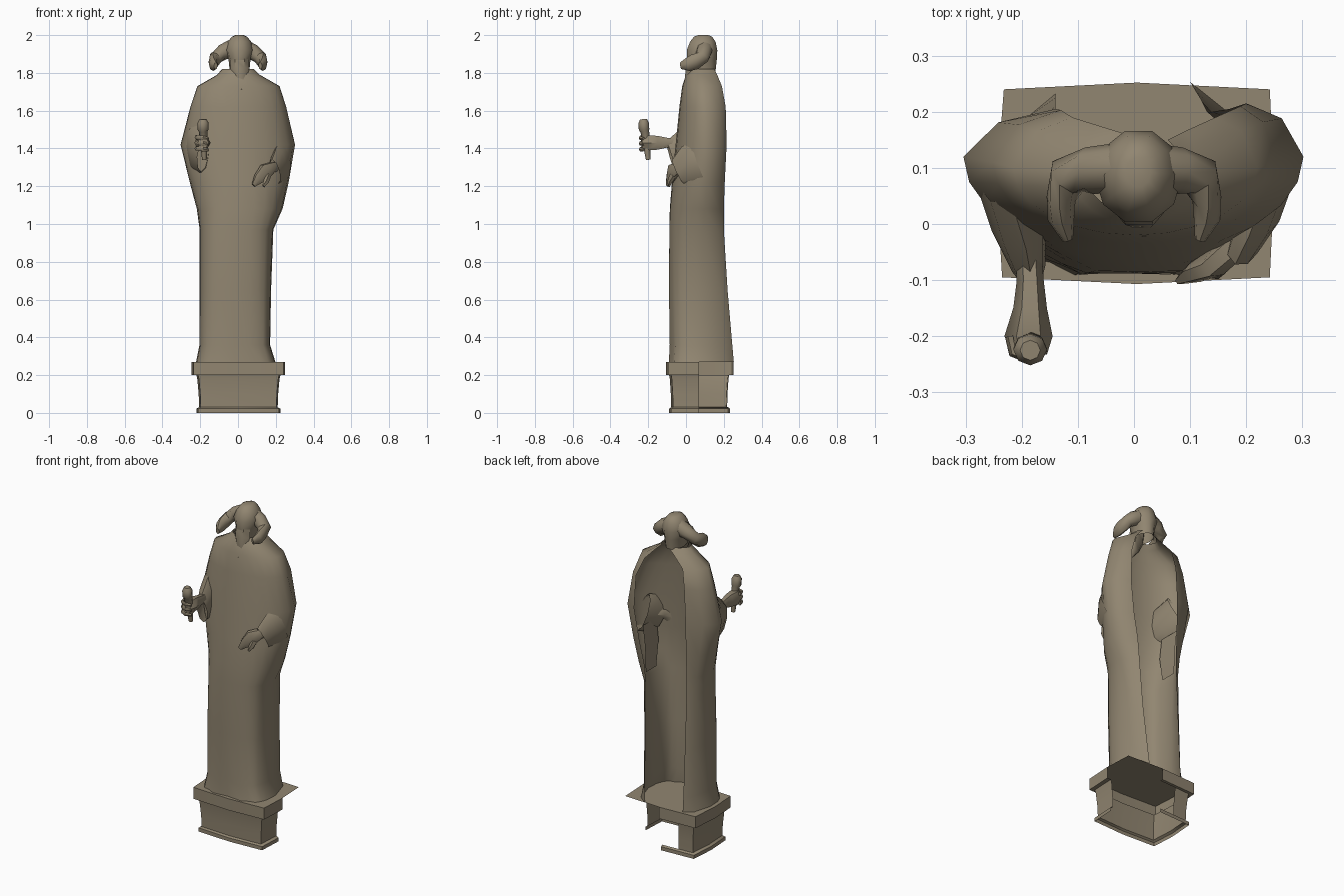
import bpy, math
from mathutils import Vector

stone = bpy.data.materials.new("weathered stone")
stone.diffuse_color = (0.285, 0.238, 0.165, 1)


def make(name, verts, faces):
    me = bpy.data.meshes.new(name)
    me.from_pydata([tuple(v) for v in verts], [], faces)
    me.materials.append(stone)
    ob = bpy.data.objects.new(name, me)
    bpy.context.collection.objects.link(ob)
    return ob


def loft(name, rings, closed=True, cap_start=False, cap_end=False):
    n = len(rings[0])
    verts = [p for r in rings for p in r]
    faces = []
    for k in range(len(rings) - 1):
        for i in range(n if closed else n - 1):
            j = (i + 1) % n
            faces.append((k * n + i, k * n + j, (k + 1) * n + j, (k + 1) * n + i))
    if cap_start:
        faces.append(tuple(reversed(range(n))))
    if cap_end:
        faces.append(tuple(range(len(verts) - n, len(verts))))
    return make(name, verts, faces)


def tube(name, path, n=6, caps=(True, True)):
    """path rows: x, y, z, sideways radius, other radius"""
    pts = [Vector(p[:3]) for p in path]
    rings = []
    for i, p in enumerate(path):
        t = (pts[min(i + 1, len(pts) - 1)] - pts[max(i - 1, 0)]).normalized()
        up = Vector((0, 0, 1)) if abs(t.z) < 0.9 else Vector((0, 1, 0))
        side = t.cross(up).normalized()
        nrm = side.cross(t)
        rings.append([pts[i] + side * p[3] * math.cos(a) + nrm * p[4] * math.sin(a)
                      for a in (2 * math.pi * k / n for k in range(n))])
    return loft(name, rings, True, *caps)


def mirror_path(path):
    return [(-p[0],) + tuple(p[1:]) for p in path]


def spow(v, e):
    return math.copysign(abs(v) ** e, v)


# ---- Pedestal: moulded walls, left open at the back right quarter ----
plan = [(0.25, 0.07), (0.242, -0.095), (0.005, -0.107), (-0.235, -0.095),
        (-0.245, 0.07), (-0.232, 0.24), (0.005, 0.252), (0.242, 0.24)]


def moulding(name, profile, outline):
    loft(name, [[(x * s, 0.07 + (y - 0.07) * s, z) for x, y in outline]
                for s, z in profile], closed=False)


moulding("pedestal_base", [(0.90, 0.0), (0.90, 0.022), (0.84, 0.03)], plan[:7])
moulding("pedestal_wall", [(0.84, 0.03), (0.85, 0.10), (0.88, 0.18), (0.90, 0.20)],
         plan[:6] + [(-0.12, 0.246)])
moulding("pedestal_slab", [(0.90, 0.20), (1.0, 0.20), (1.0, 0.27)], plan[:7])
make("pedestal_top", [(x, y, 0.27) for x, y in plan], [tuple(range(8))])

# ---- Robe and cloak: one shell, open down the back ----
# z, left x, right x, front y, side y, boxiness, left back edge x,y, right back edge x,y
robe = [
    (1.82, -0.085, 0.085, 0.02, 0.09, 1.0, 0.02, 0.150, 0.06, 0.150),
    (1.79, -0.11, 0.115, 0.00, 0.09, 1.0, -0.03, 0.165, 0.09, 0.165),
    (1.73, -0.215, 0.22, -0.02, 0.10, 1.0, -0.11, 0.190, 0.145, 0.190),
    (1.62, -0.252, 0.255, -0.035, 0.11, 1.0, -0.13, 0.203, 0.19, 0.210),
    (1.42, -0.304, 0.302, -0.055, 0.12, 1.0, -0.14, 0.205, 0.20, 0.215),
    (1.22, -0.255, 0.268, -0.075, 0.11, 0.9, -0.14, 0.200, 0.17, 0.205),
    (1.08, -0.218, 0.236, -0.087, 0.10, 0.8, -0.14, 0.195, 0.14, 0.200),
    (0.97, -0.203, 0.187, -0.09, 0.09, 0.7, -0.14, 0.195, 0.13, 0.200),
]
hem = [
    (0.65, -0.203, 0.175, -0.09, 0.08, 0.65, -0.14, 0.210, 0.12, 0.220),
    (0.36, -0.204, 0.170, -0.084, 0.08, 0.65, -0.14, 0.225, 0.105, 0.245),
    (0.27, -0.222, 0.198, -0.088, 0.08, 0.60, -0.14, 0.232, 0.10, 0.253),
]
rings = []
for z, xl, xr, yf, ym, e, lx, ly, rx, ry in robe + hem:
    c, a = (xl + xr) / 2, (xr - xl) / 2
    ring = [(lx, ly, z), (lx + (xl - lx) * 0.62, ym + (ly - ym) * 0.72, z)]
    for k in range(13):
        t = math.pi * (1 + k / 12)
        # shallow folds deepen towards the hem
        fold = 0.006 * max(0, 1.3 - z) * math.cos(k * math.pi) if 2 < k < 10 else 0
        ring.append((c + a * spow(math.cos(t), e),
                     ym + (ym - yf) * spow(math.sin(t), e) + fold, z))
    ring += [(rx + (xr - rx) * 0.62, ym + (ry - ym) * 0.72, z), (rx, ry, z)]
    rings.append(ring)
loft("robe", rings, closed=False)

# ---- Sleeves ----
tube("raised_sleeve", [(-0.235, 0.09, 1.43, 0.05, 0.12), (-0.205, 0.0, 1.38, 0.05, 0.12),
                       (-0.187, -0.08, 1.355, 0.03, 0.085)], 8, (False, False))
tube("lowered_sleeve", [(0.24, 0.07, 1.33, 0.04, 0.11), (0.222, 0.02, 1.31, 0.04, 0.11),
                        (0.195, -0.04, 1.275, 0.028, 0.075)], 8, (False, False))
# inner walls of the hanging sleeves
for name, s in (("sleeve_lining_right", 1), ("sleeve_lining_left", -1)):
    loft(name, [[(s * x, y0 + (0.13 - y0) * k / 3, z) for k in range(4)]
                for x, y0, z in ((0.20, 0.0, 1.28), (0.185, 0.0, 1.15), (0.18, 0.03, 1.0))],
         closed=False)

# ---- Raised hand holding a short rod ----
tube("raised_hand", [(-0.19, 0.0, 1.42, 0.022, 0.026), (-0.185, -0.10, 1.43, 0.024, 0.03),
                     (-0.185, -0.15, 1.43, 0.030, 0.042), (-0.188, -0.20, 1.43, 0.043, 0.046),
                     (-0.185, -0.235, 1.43, 0.03, 0.035)])
for i, z in enumerate((1.40, 1.43, 1.46)):
    tube("finger_%d" % i, [(-0.222, -0.20, z, 0.008, 0.012), (-0.216, -0.23, z, 0.008, 0.012),
                           (-0.185, -0.242, z - 0.004, 0.008, 0.012),
                           (-0.157, -0.225, z - 0.008, 0.006, 0.008)], 5)
tube("rod", [(-0.178, -0.20, 1.34, 0.012, 0.012), (-0.180, -0.208, 1.42, 0.02, 0.02),
             (-0.184, -0.218, 1.49, 0.023, 0.023), (-0.185, -0.222, 1.50, 0.03, 0.028),
             (-0.185, -0.224, 1.535, 0.03, 0.028), (-0.185, -0.225, 1.555, 0.018, 0.018)], 8)

# ---- Lowered hand resting in front of the robe ----
tube("lowered_hand", [(0.22, 0.03, 1.31, 0.025, 0.025), (0.18, -0.035, 1.30, 0.028, 0.03),
                      (0.145, -0.07, 1.28, 0.025, 0.045), (0.11, -0.085, 1.24, 0.02, 0.032),
                      (0.082, -0.10, 1.205, 0.008, 0.012)])
tube("lowered_thumb", [(0.16, -0.07, 1.26, 0.014, 0.02), (0.15, -0.085, 1.225, 0.013, 0.016),
                       (0.135, -0.09, 1.20, 0.006, 0.008)], 5)

# ---- Head: z, half width, front y, back y ----
head = [(1.81, 0.052, 0.005, 0.160), (1.87, 0.058, 0.0, 0.167),
        (1.92, 0.078, 0.0, 0.170), (1.965, 0.062, 0.018, 0.160), (1.992, 0.04, 0.04, 0.14),
        (2.0, 0.022, 0.065, 0.12)]
loft("head", [[(0.008 + w * math.cos(a), (f + b) / 2 + (b - f) / 2 * math.sin(a), z)
               for a in (math.pi * k / 5 for k in range(10))]
              for z, w, f, b in head], cap_end=True)

# ---- Beard ----
tube("beard", [(0.008, 0.035, 1.87, 0.05, 0.035), (0.010, 0.028, 1.82, 0.05, 0.035),
               (0.014, 0.015, 1.77, 0.035, 0.025), (0.018, -0.018, 1.71, 0.006, 0.006)])

# ---- Drooping curls at the sides of the head ----
curl = [(0.025, 0.10, 1.93, 0.045, 0.05), (0.08, 0.095, 1.91, 0.042, 0.042),
        (0.118, 0.085, 1.88, 0.038, 0.036), (0.130, 0.045, 1.858, 0.026, 0.042),
        (0.130, 0.01, 1.845, 0.024, 0.036), (0.118, -0.028, 1.838, 0.010, 0.018)]
tube("curl_right", curl, 8)
tube("curl_left", mirror_path(curl), 8)

# ---- Smooth shading, with creases kept sharp ----
for ob in bpy.data.objects:
    ob.select_set(True)
bpy.context.view_layer.objects.active = bpy.data.objects["robe"]
bpy.ops.object.shade_smooth_by_angle(angle=math.radians(50))
